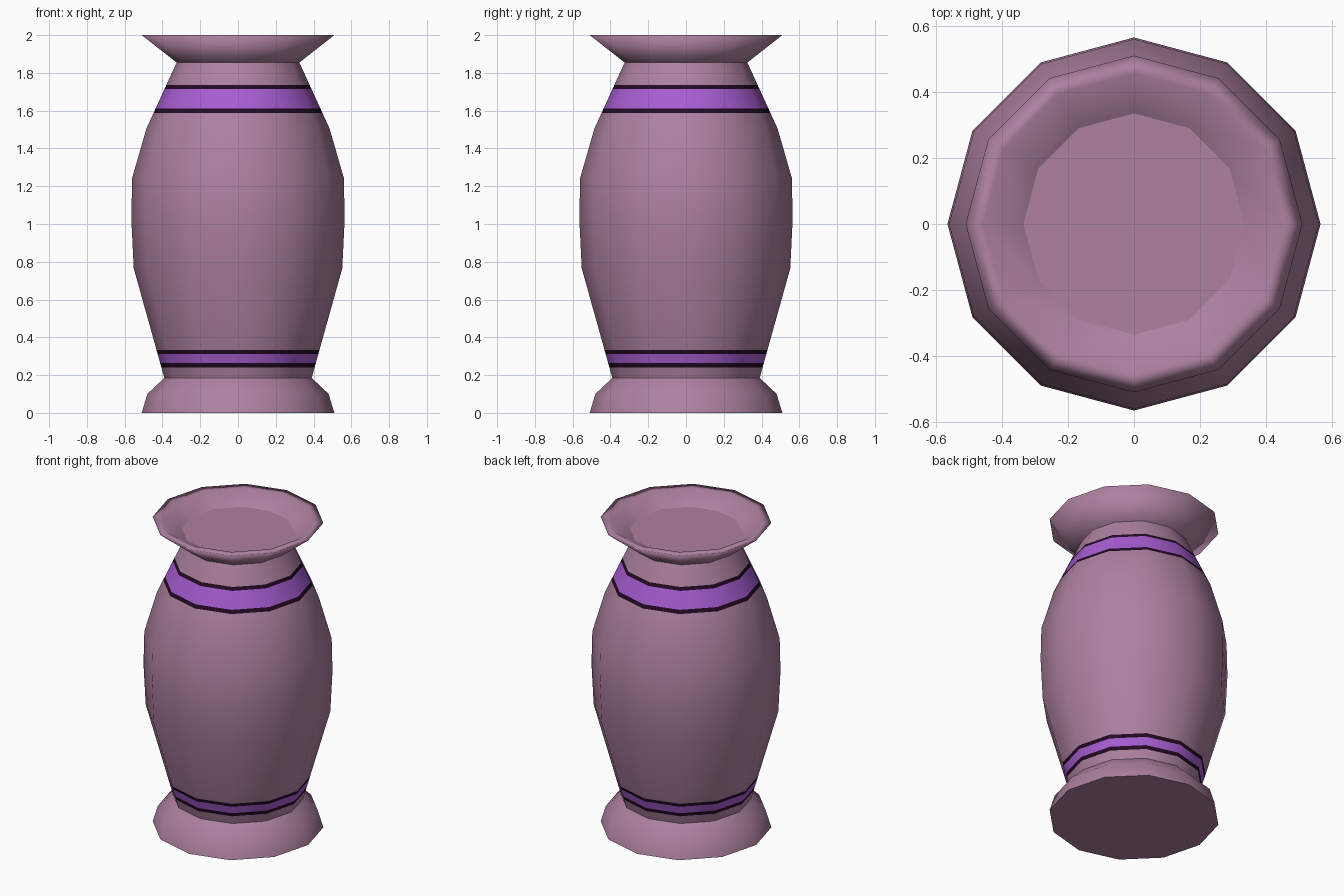
import bpy, bmesh, math

if "Cube" in bpy.data.objects:
    bpy.data.objects.remove(bpy.data.objects["Cube"])

SIDES = 12


def material(name, rgb):
    m = bpy.data.materials.new(name)
    m.diffuse_color = (*rgb, 1.0)
    m.use_nodes = True
    m.node_tree.nodes["Principled BSDF"].inputs["Base Color"].default_value = m.diffuse_color
    return m


mauve = material("mauve_clay", (0.42, 0.22, 0.35))
purple = material("purple_paint", (0.39, 0.11, 0.65))
black = material("dark_outline", (0.016, 0.003, 0.016))

# Painted bands on the body: (bottom z, top z, material slot)
BANDS = [(0.24, 0.263, 2), (0.263, 0.312, 1), (0.312, 0.334, 2),
         (1.588, 1.611, 2), (1.611, 1.714, 1), (1.714, 1.735, 2)]


def add_rings(profile, heights):
    """Insert extra rings on a rising profile without changing its shape."""
    out = list(profile)
    for z in heights:
        for (r0, z0), (r1, z1) in zip(profile, profile[1:]):
            if z0 < z < z1:
                out.append((r0 + (r1 - r0) * (z - z0) / (z1 - z0), z))
    return sorted(set(out), key=lambda p: p[1])


def lathe(name, profile, cap_start=False, cap_end=False, bands=()):
    """Revolve a (radius, z) profile listed from bottom/outside to top/inside."""
    bm = bmesh.new()
    rings = []
    for r, z in profile:
        rings.append([bm.verts.new((r * math.cos(2 * math.pi * i / SIDES),
                                    r * math.sin(2 * math.pi * i / SIDES), z))
                      for i in range(SIDES)])
    for a, b in zip(rings, rings[1:]):
        for i in range(SIDES):
            j = (i + 1) % SIDES
            f = bm.faces.new((a[i], a[j], b[j], b[i]))
            f.smooth = True
            zc = f.calc_center_median().z
            for lo, hi, slot in bands:
                if lo < zc < hi:
                    f.material_index = slot
    caps = []
    if cap_start:
        caps.append(bm.faces.new(rings[0][::-1]))
    if cap_end:
        caps.append(bm.faces.new(rings[-1]))
    # Flat caps keep a hard edge
    for f in caps:
        for e in f.edges:
            e.smooth = False
    me = bpy.data.meshes.new(name)
    bm.to_mesh(me)
    bm.free()
    for m in (mauve, purple, black):
        me.materials.append(m)
    ob = bpy.data.objects.new(name, me)
    bpy.context.collection.objects.link(ob)
    return ob


# Flared foot
lathe("foot", [(0.51, 0), (0.48, 0.10), (0.39, 0.185)], cap_start=True)

# Bulging body with painted bands
body = [(0.39, 0.185), (0.552, 0.765), (0.565, 1.03), (0.56, 1.245),
        (0.485, 1.505), (0.325, 1.855)]
body = add_rings(body, [z for lo, hi, _ in BANDS for z in (lo, hi)])
lathe("body", body, bands=BANDS)

# Flared rim, rounded lip and shallow closed mouth
lathe("rim", [(0.325, 1.855), (0.51, 2.0), (0.455, 2.0), (0.335, 1.93)],
      cap_end=True)
